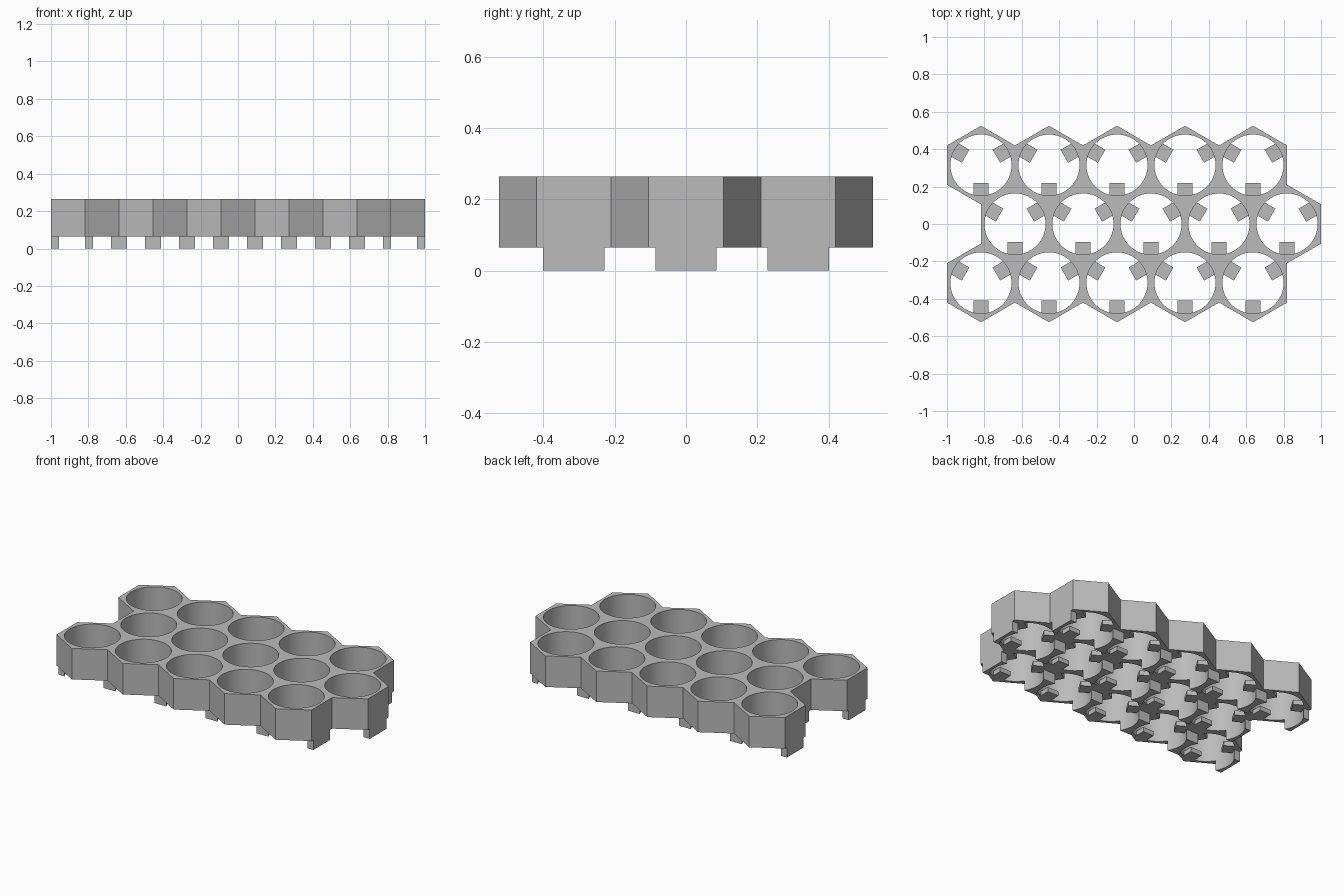
import bpy, bmesh, math
from math import cos, sin, pi

PITCH = 2 / 5.5              # spacing of the cells
APO = PITCH / 2              # hexagon centre to flat side
ROW = PITCH * sin(pi / 3)    # spacing of the rows
HOLE = 0.1635                # socket radius
LEG = 0.086                  # half width of a leg
BASE, TOP = 0.065, 0.265
TAB_TOP = 0.095
SEG = 10                     # segments per hexagon side

if "Cube" in bpy.data.objects:
    bpy.data.objects.remove(bpy.data.objects["Cube"])

grey = bpy.data.materials.new("plain grey")
grey.use_nodes = True
colour = (0.5, 0.5, 0.5, 1)
grey.diffuse_color = colour
grey.node_tree.nodes["Principled BSDF"].inputs["Base Color"].default_value = colour

# Staggered rows: the middle one is shifted half a cell
cells = [((col - 2) * PITCH + (APO / 2 if row == 0 else -APO / 2), row * ROW)
         for row in (-1, 0, 1) for col in range(5)]


def has_neighbour(x, y, angle):
    nx, ny = x + PITCH * cos(angle), y + PITCH * sin(angle)
    return any(math.hypot(nx - a, ny - b) < APO / 2 for a, b in cells)


def finish(bm, name):
    bmesh.ops.remove_doubles(bm, verts=bm.verts, dist=0.0004)
    bmesh.ops.recalc_face_normals(bm, faces=bm.faces)
    mesh = bpy.data.meshes.new(name)
    bm.to_mesh(mesh)
    bm.free()
    obj = bpy.data.objects.new(name, mesh)
    bpy.context.collection.objects.link(obj)
    mesh.materials.append(grey)
    bpy.ops.object.select_all(action="DESELECT")
    obj.select_set(True)
    bpy.context.view_layer.objects.active = obj
    bpy.ops.object.shade_smooth_by_angle(angle=math.radians(25))


def quad(bm, *points):
    bm.faces.new([bm.verts.new(p) for p in points])


def wall(bm, a, b, low, high):
    quad(bm, (*a, low), (*b, low), (*b, high), (*a, high))


def prism(bm, outline, low, high):
    bottom = [bm.verts.new((*p, low)) for p in outline]
    top = [bm.verts.new((*p, high)) for p in outline]
    bm.faces.new(bottom)
    bm.faces.new(top)
    for i in range(len(outline)):
        j = (i + 1) % len(outline)
        bm.faces.new((bottom[i], bottom[j], top[j], top[i]))


# Honeycomb block with round sockets; shared walls are left out
bm = bmesh.new()
for x, y in cells:
    for side in range(6):
        mid = side * pi / 3
        outer, inner = [], []
        for k in range(SEG + 1):
            t = (k / SEG - 0.5) * pi / 3
            reach = APO / cos(t)
            outer.append((x + reach * cos(mid + t), y + reach * sin(mid + t)))
            inner.append((x + HOLE * cos(mid + t), y + HOLE * sin(mid + t)))
        for k in range(SEG):
            wall(bm, inner[k], inner[k + 1], BASE, TOP)
            for z in (BASE, TOP):
                quad(bm, (*inner[k], z), (*outer[k], z),
                     (*outer[k + 1], z), (*inner[k + 1], z))
            if not has_neighbour(x, y, mid):
                wall(bm, outer[k], outer[k + 1], BASE, TOP)
finish(bm, "honeycomb_block")

# Legs with curved inner faces at the left and right of every socket
bm = bmesh.new()
half = math.asin(LEG / HOLE)
for x, y in cells:
    for s in (-1, 1):
        arc = [(x + s * HOLE * cos(t), y + HOLE * sin(t))
               for t in (half * (k / SEG * 2 - 1) for k in range(SEG + 1))]
        edge = [(x + s * APO, y + LEG), (x + s * APO, y - LEG)]
        prism(bm, arc + edge, 0, BASE)
finish(bm, "legs")

# Three stop tabs at the bottom of every socket
bm = bmesh.new()
for x, y in cells:
    for a in (pi / 6, pi * 5 / 6, pi * 3 / 2):
        prism(bm, [(x + r * cos(a) - w * sin(a), y + r * sin(a) + w * cos(a))
                   for r, w in ((0.095, -0.04), (0.17, -0.04), (0.17, 0.04), (0.095, 0.04))],
              BASE, TAB_TOP)
finish(bm, "stop_tabs")
